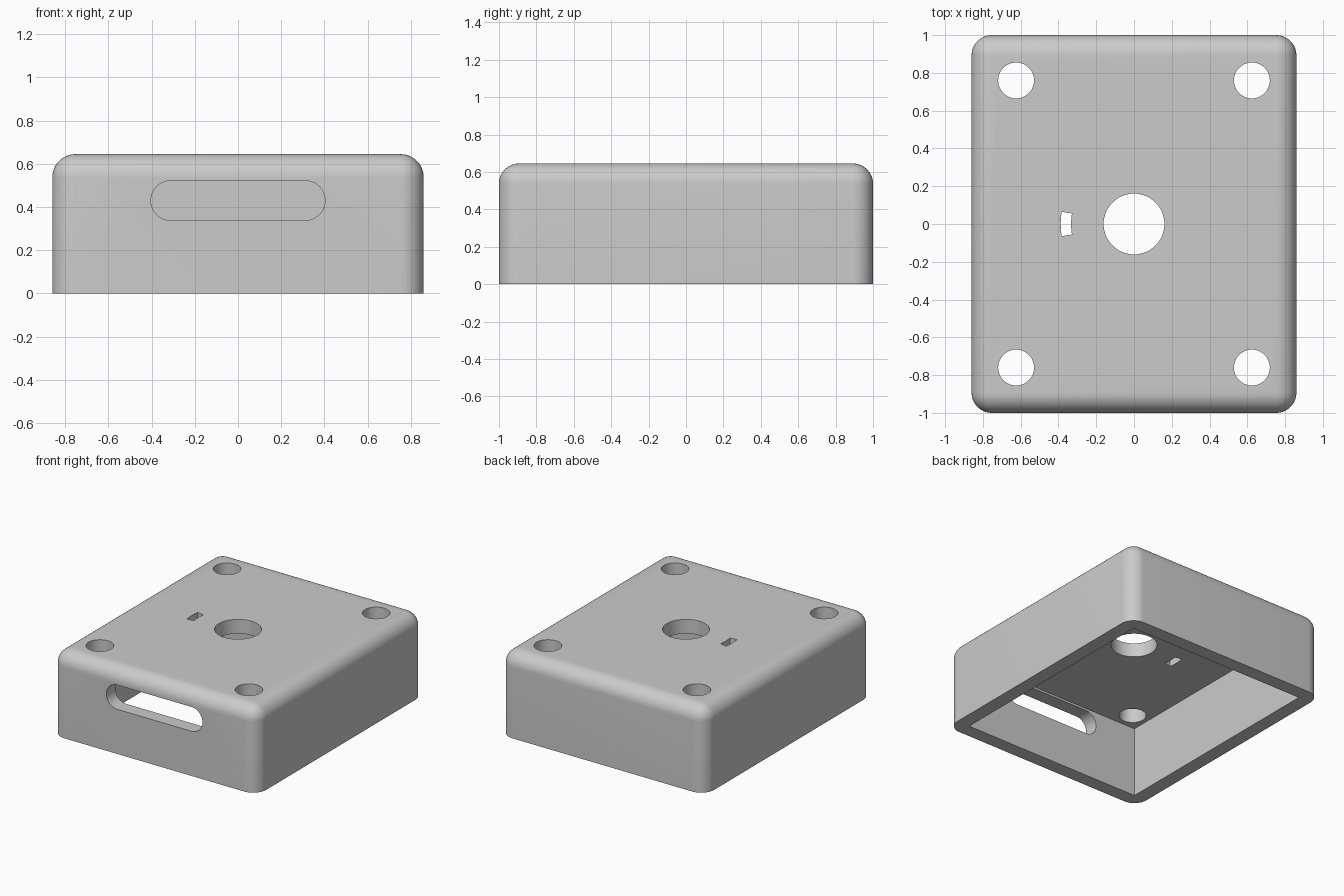
import bpy, bmesh, math

cube = bpy.data.objects.get("Cube")
if cube:
    bpy.data.objects.remove(cube, do_unlink=True)

WIDTH, DEPTH, HEIGHT, WALL = 1.72, 2.0, 0.645, 0.1075

grey = bpy.data.materials.new("light_grey_plastic")
grey.use_nodes = True
colour = (0.6, 0.6, 0.6, 1)
grey.diffuse_color = colour
grey.node_tree.nodes["Principled BSDF"].inputs["Base Color"].default_value = colour


def add_object(name, bm):
    bmesh.ops.recalc_face_normals(bm, faces=bm.faces)
    mesh = bpy.data.meshes.new(name)
    bm.to_mesh(mesh)
    bm.free()
    obj = bpy.data.objects.new(name, mesh)
    bpy.context.collection.objects.link(obj)
    mesh.materials.append(grey)
    return obj


def box(name, size, bottom, radius=0):
    bm = bmesh.new()
    bmesh.ops.create_cube(bm, size=1)
    for v in bm.verts:
        v.co = (v.co.x * size[0], v.co.y * size[1], bottom + (v.co.z + 0.5) * size[2])
    if radius:
        # Round everything except the bottom rim
        edges = [e for e in bm.edges if max(v.co.z for v in e.verts) > bottom + 0.01]
        bmesh.ops.bevel(bm, geom=edges, offset=radius, segments=10, profile=0.5,
                        affect='EDGES', clamp_overlap=True)
    return add_object(name, bm)


def prism(name, outline, direction):
    bm = bmesh.new()
    face = bm.faces.new([bm.verts.new(p) for p in outline])
    moved = bmesh.ops.extrude_face_region(bm, geom=[face])["geom"]
    bmesh.ops.translate(bm, vec=direction,
                        verts=[g for g in moved if isinstance(g, bmesh.types.BMVert)])
    return add_object(name, bm)


def arc(cx, cy, r, start, end, steps):
    angles = [math.radians(start + (end - start) * i / steps) for i in range(steps + 1)]
    return [(cx + r * math.cos(a), cy + r * math.sin(a)) for a in angles]


def top_cutter(name, outline):
    return prism(name, [(x, y, 0.4) for x, y in outline], (0, 0, 0.5))


# Rounded shell and its open-bottomed cavity
case = box("case_shell", (WIDTH, DEPTH, HEIGHT), 0, WALL)
inside = (WIDTH - 2 * WALL, DEPTH - 2 * WALL, HEIGHT - WALL + 0.2)
cutters = [box("cavity_cutter", inside, -0.2)]

# Centre hole and four corner holes
cutters.append(top_cutter("centre_hole_cutter", arc(0, 0, 0.161, 0, 360, 64)[:-1]))
for sx in (-1, 1):
    for sy in (-1, 1):
        cutters.append(top_cutter("corner_hole_cutter",
                                  arc(sx * 0.624, sy * 0.76, 0.095, 0, 360, 48)[:-1]))

# Small curved key slot beside the centre hole
key = arc(0, 0, 0.388, 170.4, 189.6, 6) + arc(0, 0, 0.333, 189.6, 170.4, 6)
cutters.append(top_cutter("key_slot_cutter", key))

# Long rounded opening in the front wall
slot = arc(0.311, 0.43, 0.092, -90, 90, 20) + arc(-0.311, 0.43, 0.092, 90, 270, 20)
cutters.append(prism("front_slot_cutter", [(x, -1.2, z) for x, z in slot], (0, 0.5, 0)))

for cutter in cutters:
    mod = case.modifiers.new(cutter.name, 'BOOLEAN')
    mod.operation = 'DIFFERENCE'
    mod.solver = 'EXACT'
    mod.object = cutter

bpy.ops.object.select_all(action='DESELECT')
bpy.context.view_layer.objects.active = case
case.select_set(True)
for name in [m.name for m in case.modifiers]:
    bpy.ops.object.modifier_apply(modifier=name)
for cutter in cutters:
    bpy.data.objects.remove(cutter, do_unlink=True)
bpy.ops.object.shade_smooth_by_angle(angle=math.radians(30))
